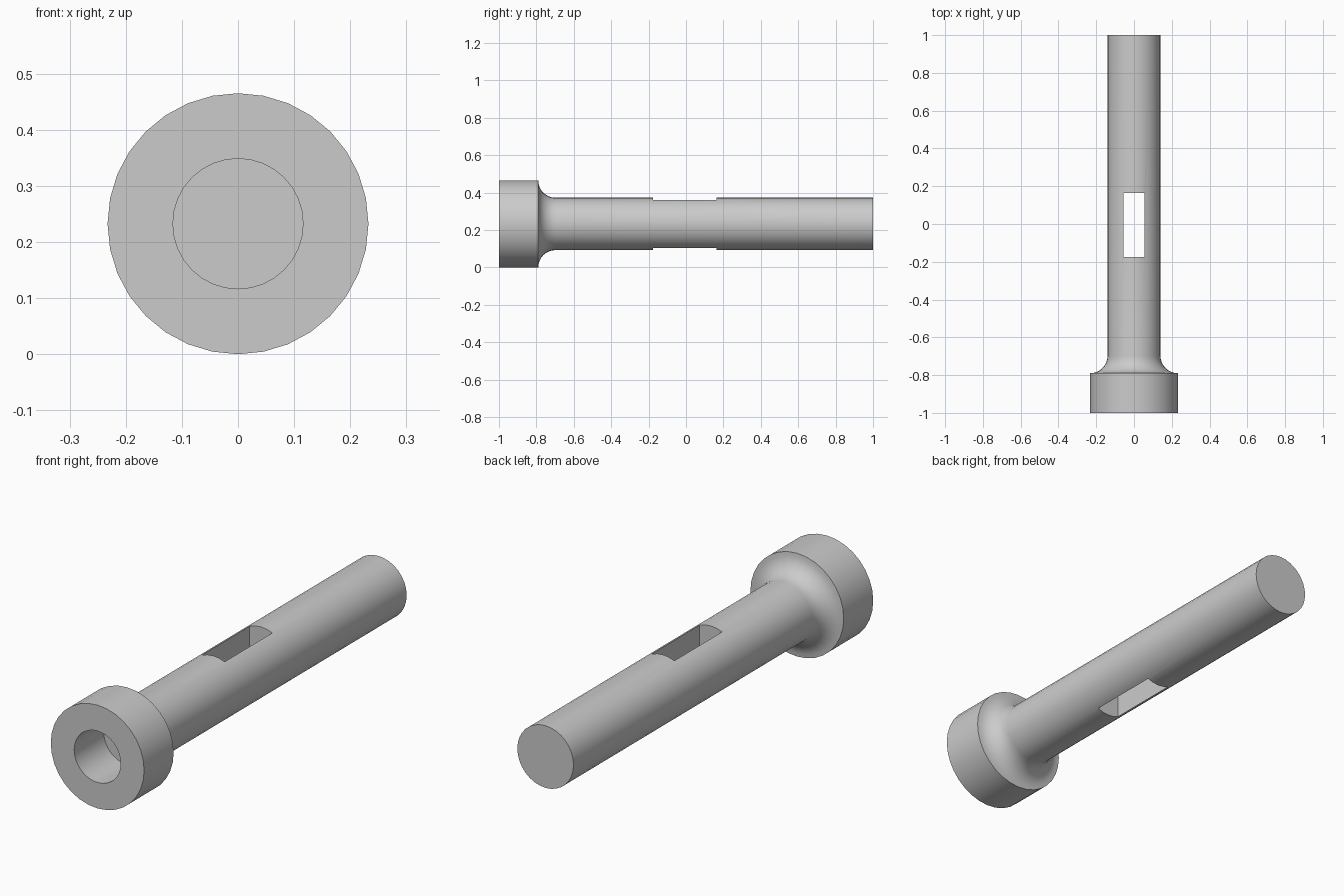
import bpy
import bmesh
from math import cos, sin, pi, radians
from mathutils import Vector

cube = bpy.data.objects.get("Cube")
if cube:
    bpy.data.objects.remove(cube, do_unlink=True)

HEAD_R, SHAFT_R, BORE_R = 0.2325, 0.14, 0.116
HEAD_END = -0.79
SIDES = 32
AXIS = Vector((0, 0, HEAD_R))

grey = bpy.data.materials.new("plain grey metal")
grey.use_nodes = True
colour = (0.6, 0.6, 0.6, 1)
grey.diffuse_color = colour
grey.node_tree.nodes["Principled BSDF"].inputs["Base Color"].default_value = colour


def make_object(name, bm):
    bmesh.ops.recalc_face_normals(bm, faces=bm.faces)
    mesh = bpy.data.meshes.new(name)
    bm.to_mesh(mesh)
    bm.free()
    mesh.materials.append(grey)
    obj = bpy.data.objects.new(name, mesh)
    bpy.context.collection.objects.link(obj)
    return obj


# Lathe profile as (radius, y): bore floor, bore, head, concave fillet, shaft
fillet = HEAD_R - SHAFT_R
profile = [(BORE_R, HEAD_END), (BORE_R, -1), (HEAD_R, -1)]
for i in range(9):
    a = pi / 2 * i / 8
    profile.append((HEAD_R - fillet * sin(a), HEAD_END + fillet * (1 - cos(a))))
profile.append((SHAFT_R, 1))

bm = bmesh.new()
verts = [bm.verts.new(AXIS + Vector((0, y, r))) for r, y in profile]
edges = [bm.edges.new(pair) for pair in zip(verts, verts[1:])]
bmesh.ops.spin(bm, geom=verts + edges, cent=AXIS, axis=(0, 1, 0),
               angle=2 * pi, steps=SIDES)
bmesh.ops.remove_doubles(bm, verts=bm.verts, dist=0.0001)

# Flat bore floor and shaft end
bmesh.ops.holes_fill(bm, edges=[e for e in bm.edges if e.is_boundary], sides=0)
pin = make_object("headed_pin", bm)

# Rectangular slot cut vertically through the shaft
bm = bmesh.new()
bmesh.ops.create_cube(bm, size=1)
bmesh.ops.scale(bm, vec=(0.113, 0.34, 0.6), verts=bm.verts)
bmesh.ops.translate(bm, vec=AXIS + Vector((0, -0.006, 0)), verts=bm.verts)
cutter = make_object("slot_cutter", bm)
cutter.hide_render = True

cut = pin.modifiers.new("slot", 'BOOLEAN')
cut.operation = 'DIFFERENCE'
cut.solver = 'EXACT'
cut.object = cutter

bpy.ops.object.select_all(action='DESELECT')
pin.select_set(True)
bpy.context.view_layer.objects.active = pin
bpy.ops.object.modifier_apply(modifier=cut.name)
bpy.data.objects.remove(cutter, do_unlink=True)
bpy.ops.object.shade_smooth_by_angle(angle=radians(30))
